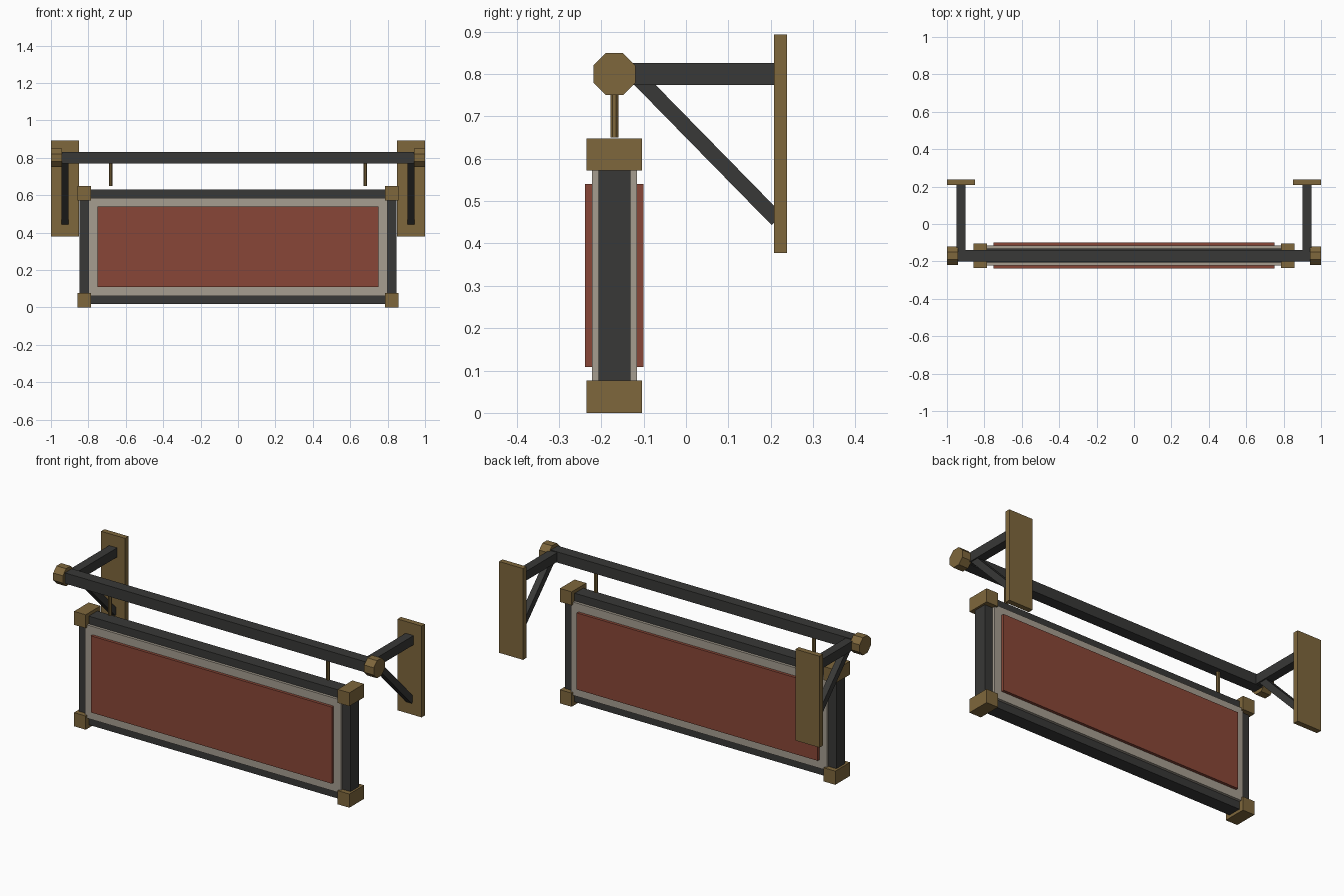
import bpy
import math
from mathutils import Vector

if "Cube" in bpy.data.objects:
    bpy.data.objects.remove(bpy.data.objects["Cube"])

YC = -0.169   # centre plane of the hanging sign
ZB = 0.80     # height of the top beam


def material(name, r, g, b):
    m = bpy.data.materials.new(name)
    m.diffuse_color = (r, g, b, 1)
    m.use_nodes = True
    m.node_tree.nodes["Principled BSDF"].inputs["Base Color"].default_value = m.diffuse_color
    return m


IRON = material("dark_iron", 0.04, 0.04, 0.038)
BRASS = material("aged_brass", 0.21, 0.135, 0.045)
RED = material("red_panel", 0.25, 0.062, 0.038)
CREAM = material("cream_border", 0.38, 0.34, 0.28)


def finish(name, mat):
    ob = bpy.context.object
    ob.name = name
    ob.data.materials.append(mat)
    bpy.ops.object.transform_apply(location=False, rotation=True, scale=True)
    return ob


def box(name, x, y, z, mat):
    """Box from (min, max) ranges on each axis."""
    r = (x, y, z)
    bpy.ops.mesh.primitive_cube_add(size=1, location=[(a + b) / 2 for a, b in r])
    bpy.context.object.scale = [abs(b - a) for a, b in r]
    return finish(name, mat)


def around(c, half):
    return (c - half, c + half)


def octagon(name, loc, radius, depth, rot, mat):
    bpy.ops.mesh.primitive_cylinder_add(vertices=8, radius=radius, depth=depth,
                                        location=loc, rotation=rot)
    return finish(name, mat)


def strut(name, a, b, thick, mat):
    """Square bar between two points in the y-z plane."""
    a, b = Vector(a), Vector(b)
    d = b - a
    bpy.ops.mesh.primitive_cube_add(size=1, location=(a + b) / 2)
    ob = bpy.context.object
    ob.scale = (thick, d.length, thick)
    ob.rotation_euler = (math.atan2(d.z, d.y), 0, 0)
    return finish(name, mat)


# sign board: red face slab through a cream border slab
box("sign_border", (-0.798, 0.798), around(YC, 0.053), (0.06, 0.586), CREAM)
box("sign_panel", (-0.752, 0.752), around(YC, 0.069), (0.108, 0.54), RED)

# horizontal frame rails and top beam
for name, z in (("bottom", (0.017, 0.065)), ("top", (0.583, 0.63))):
    box(f"{name}_frame_rail", (-0.80, 0.80), around(YC, 0.038), z, IRON)
box("top_beam", (-0.95, 0.95), around(YC, 0.031), around(ZB, 0.03), IRON)

# everything that repeats left and right
for side, s in (("left", -1), ("right", 1)):
    # frame stile and corner blocks
    box(f"{side}_frame_stile", (s * 0.797, s * 0.847), around(YC, 0.038),
        (0.017, 0.63), IRON)
    for level, z in (("bottom", (0, 0.077)), ("top", (0.572, 0.648))):
        box(f"{side}_{level}_corner_block", (s * 0.786, s * 0.859),
            around(YC, 0.0655), z, BRASS)

    # hanger rod
    octagon(f"{side}_hanger_rod", (s * 0.68, YC, 0.715), 0.0105, 0.13,
            (0, 0, math.pi / 8), BRASS)

    # beam end cap, flat side up
    cap = octagon(f"{side}_beam_cap", (s * 0.97, YC, ZB), 0.0535, 0.06,
                  (0, math.pi / 2, 0), BRASS)
    cap.rotation_euler.x = math.pi / 8

    # wall plate, arm and diagonal brace
    box(f"{side}_wall_plate", (s * 0.85, s * 1.0), (0.208, 0.238), (0.378, 0.893), BRASS)
    box(f"{side}_bracket_arm", (s * 0.90, s * 0.95), (YC, 0.215), around(ZB, 0.026), IRON)
    strut(f"{side}_bracket_brace", (s * 0.925, -0.12, 0.798),
          (s * 0.925, 0.215, 0.456), 0.036, IRON)
